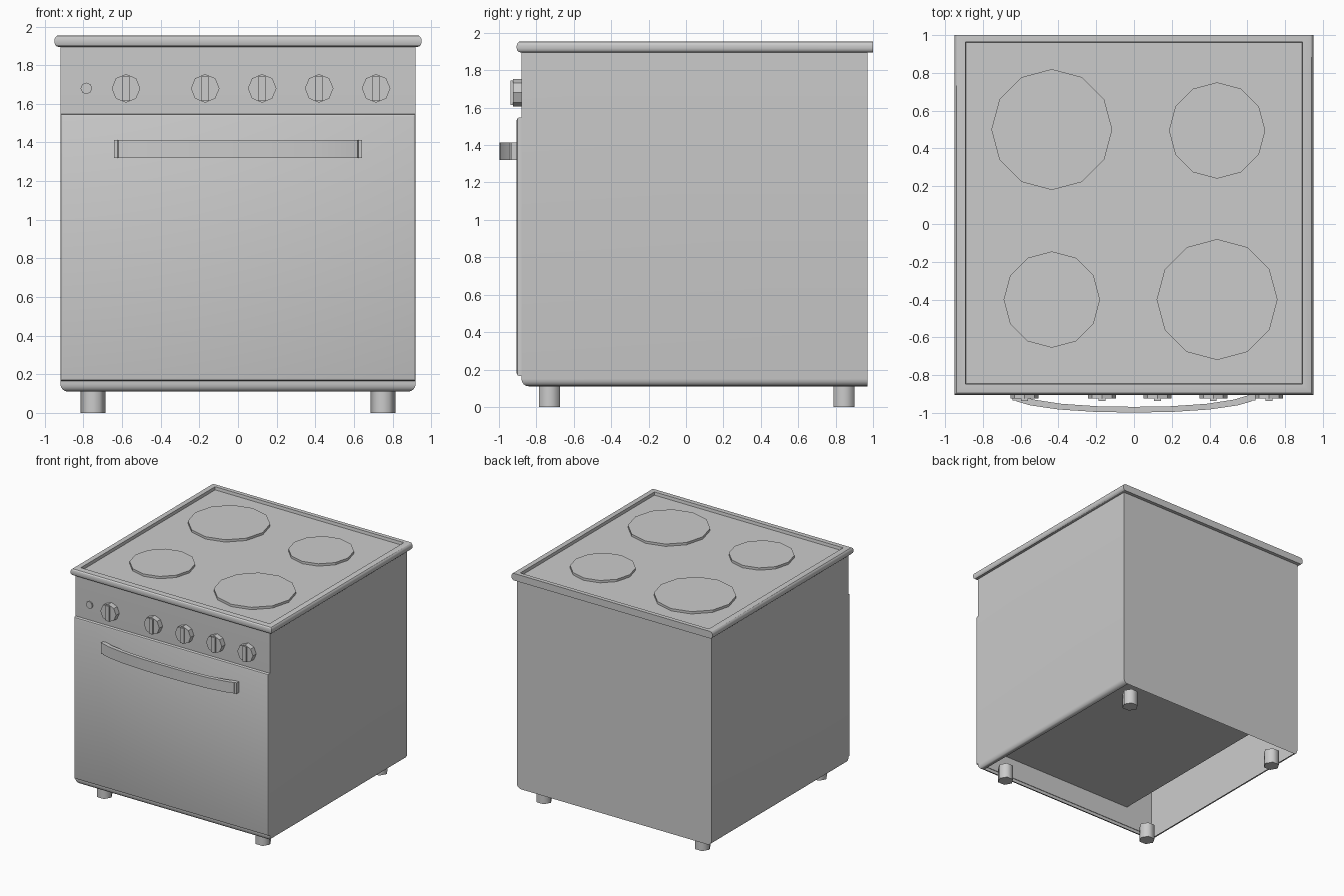
import bpy, bmesh, math
from mathutils import Matrix, Vector

cube = bpy.data.objects.get("Cube")
if cube:
    bpy.data.objects.remove(cube)

grey = bpy.data.materials.new("plain_grey")
grey.use_nodes = True
colour = (0.6, 0.6, 0.6, 1)
grey.diffuse_color = colour
grey.node_tree.nodes["Principled BSDF"].inputs["Base Color"].default_value = colour


def finish(name, bm, angle=30):
    """Turn a bmesh into a named object with sharp edges kept."""
    bmesh.ops.recalc_face_normals(bm, faces=bm.faces)
    mesh = bpy.data.meshes.new(name)
    bm.to_mesh(mesh)
    bm.free()
    mesh.materials.append(grey)
    obj = bpy.data.objects.new(name, mesh)
    bpy.context.collection.objects.link(obj)
    bpy.ops.object.select_all(action="DESELECT")
    obj.select_set(True)
    bpy.context.view_layer.objects.active = obj
    bpy.ops.object.shade_smooth_by_angle(angle=math.radians(angle))
    return obj


def add_box(bm, low, high):
    low, high = Vector(low), Vector(high)
    matrix = Matrix.Translation((low + high) / 2) @ Matrix.Diagonal((*(high - low), 1))
    return bmesh.ops.create_cube(bm, size=1, matrix=matrix)


def add_disc(bm, centre, radius, depth, sides, axis="Z"):
    """Prism whose first corner points along x."""
    turn = Matrix.Rotation(math.pi / 2, 4, "X") if axis == "Y" else Matrix()
    spin = Matrix.Rotation(math.pi / 2, 4, "Z")
    bmesh.ops.create_cone(bm, cap_ends=True, segments=sides, radius1=radius, radius2=radius,
                          depth=depth, matrix=Matrix.Translation(centre) @ turn @ spin)


def bevel_where(bm, rule, offset, segments):
    edges = [e for e in bm.edges if rule((e.verts[0].co + e.verts[1].co) / 2)]
    bmesh.ops.bevel(bm, geom=edges, offset=offset, segments=segments, profile=0.5,
                    affect="EDGES")


# Hollow body, rounded along the lower front and sides, open underneath
bm = bmesh.new()
add_box(bm, (-0.92, -0.88, 0.11), (0.92, 0.97, 1.9))
bevel_where(bm, lambda m: m.z < 0.12 and m.y < 0.9, 0.04, 4)
bm.normal_update()
bmesh.ops.delete(bm, geom=[f for f in bm.faces if abs(f.normal.z) > 0.99], context="FACES")
finish("body", bm)

# Oven cavity hidden inside the body
bm = bmesh.new()
add_box(bm, (-0.66, -0.875, 0.34), (0.66, 0.75, 1.4))
finish("oven_cavity", bm)

# Worktop with rounded front and sides, square back and a sunken surface
bm = bmesh.new()
add_box(bm, (-0.95, -0.905, 1.895), (0.95, 1.0, 1.955))
bevel_where(bm, lambda m: m.y < 0.9 and abs(m.z - 1.925) > 0.02, 0.022, 3)
bm.normal_update()
top = max(bm.faces, key=lambda f: f.calc_center_median().z)
bmesh.ops.inset_region(bm, faces=[top], thickness=0.05)
bmesh.ops.inset_region(bm, faces=[top], thickness=0.005, depth=-0.025)
finish("worktop", bm)

# Hot plates
for i, (x, y, radius) in enumerate([(-0.435, 0.5, 0.32), (0.44, 0.495, 0.255),
                                    (-0.435, -0.4, 0.255), (0.44, -0.4, 0.32)]):
    bm = bmesh.new()
    add_disc(bm, (x, y, 1.935), radius, 0.03, 12)
    finish(f"hot_plate_{i + 1}", bm, 20)

# Oven door with chamfered front border
bm = bmesh.new()
add_box(bm, (-0.92, -0.905, 0.165), (0.92, -0.875, 1.548))
bevel_where(bm, lambda m: m.y < -0.9, 0.014, 2)
finish("oven_door", bm)

# Bowed handle with two mounts, swept from a half profile that is mirrored
half = [(0, -0.998), (0.2, -0.995), (0.4, -0.982), (0.55, -0.96), (0.62, -0.94), (0.645, -0.9)]
outer = [(-x, y) for x, y in half[:0:-1]] + half
inner = [(x * 0.96, min(y + 0.03, -0.9)) for x, y in outer]
bm = bmesh.new()
low = [bm.verts.new((x, y, 1.32)) for x, y in outer + inner[::-1]]
n = len(outer)
strips = [bm.faces.new((low[i], low[i + 1], low[-2 - i], low[-1 - i])) for i in range(n - 1)]
up = bmesh.ops.extrude_face_region(bm, geom=strips)["geom"]
for v in up:
    if isinstance(v, bmesh.types.BMVert):
        v.co.z += 0.093
for side in (-1, 1):
    xs = sorted((side * 0.61, side * 0.642))
    add_box(bm, (xs[0], -0.935, 1.32), (xs[1], -0.9, 1.413))
finish("door_handle", bm)

# Control knobs with grip bars
for i, x in enumerate((-0.58, -0.17, 0.125, 0.42, 0.715)):
    bm = bmesh.new()
    add_disc(bm, (x, -0.9, 1.68), 0.074, 0.05, 8, "Y")
    add_box(bm, (x - 0.018, -0.937, 1.615), (x + 0.018, -0.9, 1.745))
    finish(f"control_knob_{i + 1}", bm)

# Indicator lamp
bm = bmesh.new()
add_disc(bm, (-0.785, -0.882, 1.68), 0.03, 0.016, 8, "Y")
finish("indicator_lamp", bm)

# Feet
for side, x in (("right", -0.75), ("left", 0.75)):
    for end, y in (("front", -0.73), ("back", 0.845)):
        bm = bmesh.new()
        add_disc(bm, (x, y, 0.065), 0.065, 0.13, 6)
        finish(f"{end}_{side}_foot", bm, 65)
